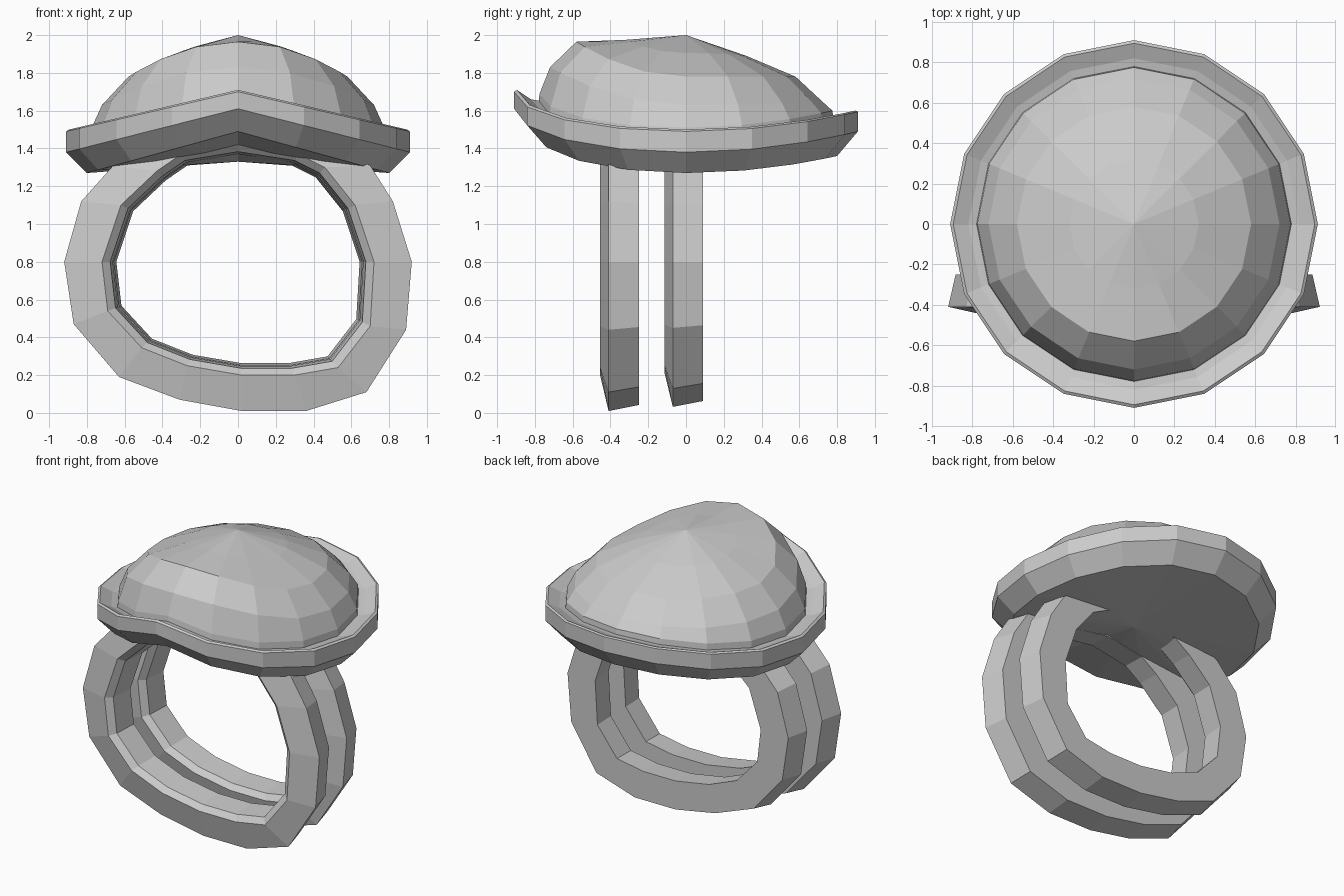
import bpy, bmesh
from math import sin, cos, pi

cube = bpy.data.objects.get("Cube")
if cube:
    bpy.data.objects.remove(cube, do_unlink=True)

grey = bpy.data.materials.new("plain_grey")
grey.use_nodes = True
colour = (0.6, 0.6, 0.6, 1)
grey.diffuse_color = colour
grey.node_tree.nodes["Principled BSDF"].inputs["Base Color"].default_value = colour

SEGMENTS = 16


def skin(name, rings, caps=(), closed=False):
    """Bridge equal-length rings of points; caps are (ring index, apex point)."""
    bm = bmesh.new()
    loops = [[bm.verts.new(p) for p in ring] for ring in rings]
    pairs = list(zip(loops, loops[1:]))
    if closed:
        pairs.append((loops[-1], loops[0]))
    for a, b in pairs:
        for i in range(len(a)):
            j = (i + 1) % len(a)
            bm.faces.new((a[i], a[j], b[j], b[i]))
    for index, point in caps:
        apex = bm.verts.new(point)
        loop = loops[index]
        for i in range(len(loop)):
            bm.faces.new((loop[i], loop[(i + 1) % len(loop)], apex))
    bmesh.ops.recalc_face_normals(bm, faces=bm.faces)
    mesh = bpy.data.meshes.new(name)
    bm.to_mesh(mesh)
    bm.free()
    mesh.materials.append(grey)
    obj = bpy.data.objects.new(name, mesh)
    bpy.context.collection.objects.link(obj)
    return obj


def wavy_ring(radius, front, side, back, peaked=True):
    """Round ring whose height rises from the sides to the front and back."""
    points = []
    for i in range(SEGMENTS):
        t = 2 * pi * i / SEGMENTS
        c = cos(t)
        if c > 0:
            z = side + (front - side) * (1 - abs(sin(t)) if peaked else c * c)
        else:
            z = side + (back - side) * c * c
        points.append((radius * sin(t), -radius * c, z))
    return points


# Dish: underside, sloped edge, wall, thin lip and inner slope
skin("dish", [
    wavy_ring(0.80, 1.49, 1.27, 1.36),
    wavy_ring(0.91, 1.61, 1.38, 1.49),
    wavy_ring(0.91, 1.70, 1.49, 1.595),
    wavy_ring(0.895, 1.71, 1.50, 1.60),
    wavy_ring(0.82, 1.66, 1.47, 1.57),
    wavy_ring(0.76, 1.65, 1.46, 1.56),
], caps=[(0, (0, 0, 1.33))])

# Dome: steep at the front, long slope to the back
skin("dome", [
    wavy_ring(0.78, 1.65, 1.46, 1.56),
    wavy_ring(0.775, 1.69, 1.51, 1.60),
    wavy_ring(0.72, 1.83, 1.63, 1.65, False),
    wavy_ring(0.58, 1.965, 1.78, 1.78, False),
    wavy_ring(0.32, 1.975, 1.905, 1.89, False),
], caps=[(4, (0, 0, 2.0))])

# Slightly irregular band outlines in (x, z), closing inside the dish
OUTER = [(0, 1.5), (0.4, 1.44), (0.70, 1.31), (0.82, 1.12), (0.92, 0.80),
         (0.89, 0.44), (0.68, 0.11), (0.36, 0.01), (0.02, 0.01), (-0.31, 0.07),
         (-0.63, 0.19), (-0.87, 0.47), (-0.92, 0.80), (-0.83, 1.12),
         (-0.66, 1.31), (-0.4, 1.44)]
INNER = [(0, 1.42), (0.32, 1.37), (0.46, 1.30), (0.62, 1.10), (0.72, 0.80),
         (0.70, 0.46), (0.53, 0.24), (0.30, 0.20), (0.02, 0.20), (-0.27, 0.25),
         (-0.51, 0.345), (-0.69, 0.54), (-0.72, 0.80), (-0.62, 1.10),
         (-0.43, 1.28), (-0.3, 1.37)]
CENTRE = 0.8


def outline(points, y, scale):
    return [(x * scale, y, CENTRE + (z - CENTRE) * scale) for x, z in points]


# Two parallel finger bands, the rear one a touch smaller
for name, y, size in (("front_band", 0, 1.0), ("rear_band", 0.34, 0.972)):
    skin(name, [
        outline(OUTER, y - 0.41, size),
        outline(OUTER, y - 0.25, size * 0.96),
        outline(INNER, y - 0.25, size * 0.92),
        outline(INNER, y - 0.42, size * 0.94),
        outline(INNER, y - 0.455, size),
    ], closed=True)
